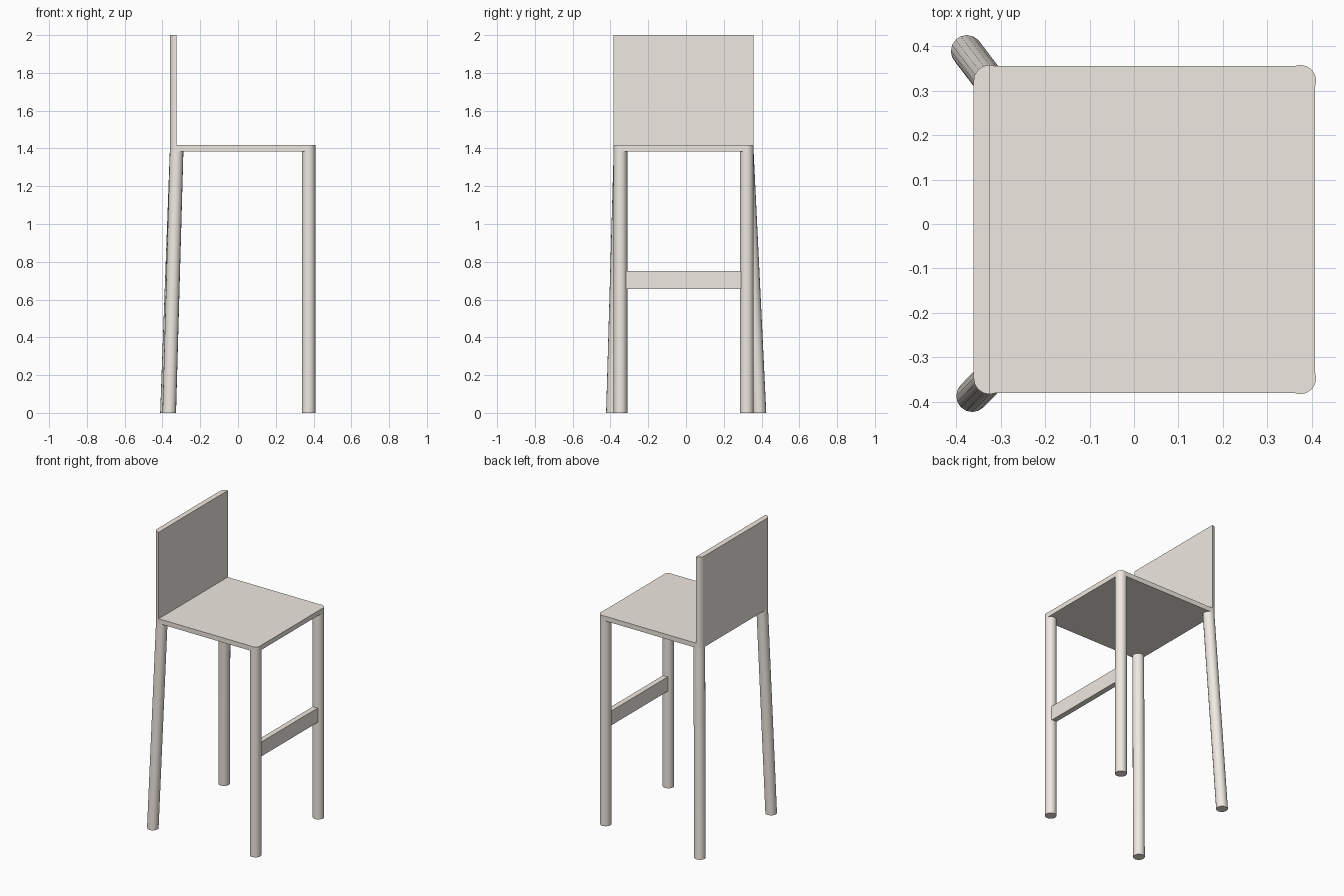
import bpy, bmesh, math

if "Cube" in bpy.data.objects:
    bpy.data.objects.remove(bpy.data.objects["Cube"])

R = 0.036            # leg radius, also the corner rounding
SEAT_Z, SEAT_TOP, TOP = 1.385, 1.417, 2.0
XB, XF = -0.325, 0.374    # back and front leg centres
YN, YP = -0.347, 0.322    # near and far leg centres

# Warm off-white paint
paint = bpy.data.materials.new("off_white")
paint.diffuse_color = (0.86, 0.815, 0.75, 1)
paint.use_nodes = True
paint.node_tree.nodes["Principled BSDF"].inputs["Base Color"].default_value = paint.diffuse_color


def arc(cx, cy, a0, a1, step=22.5):
    n = round((a1 - a0) / step)
    return [(cx + R * math.cos(math.radians(a0 + i * step)),
             cy + R * math.sin(math.radians(a0 + i * step))) for i in range(n + 1)]


def loft(name, lower, z0, upper, z1):
    """Closed solid between two matching outlines."""
    bm = bmesh.new()
    a = [bm.verts.new((x, y, z0)) for x, y in lower]
    b = [bm.verts.new((x, y, z1)) for x, y in upper]
    n = len(a)
    for i in range(n):
        j = (i + 1) % n
        bm.faces.new((a[i], a[j], b[j], b[i]))
    bm.faces.new(a[::-1])
    bm.faces.new(b)
    bmesh.ops.recalc_face_normals(bm, faces=bm.faces)
    me = bpy.data.meshes.new(name)
    bm.to_mesh(me)
    bm.free()
    me.materials.append(paint)
    ob = bpy.data.objects.new(name, me)
    bpy.context.collection.objects.link(ob)
    bpy.ops.object.select_all(action='DESELECT')
    ob.select_set(True)
    bpy.context.view_layer.objects.active = ob
    bpy.ops.object.shade_smooth_by_angle(angle=math.radians(30))
    return ob


def keep_flat(ob):
    """Large faces keep straight normals beside rounded corners."""
    mod = ob.modifiers.new("weighted_normals", 'WEIGHTED_NORMAL')
    mod.keep_sharp = True


# Legs: front pair upright, back pair splayed (foot centre -> top centre)
legs = {
    "front_leg_near": ((XF, YN), (XF, YN)),
    "front_leg_far": ((XF, YP), (XF, YP)),
    "back_leg_near": ((-0.364, -0.387), (XB, YN)),
    "back_leg_far": ((-0.376, 0.389), (XB, YP)),
}
for name, (foot, top) in legs.items():
    loft(name, arc(*foot, 0, 337.5), 0, arc(*top, 0, 337.5), SEAT_Z)

# Seat: thin slab whose corners follow the leg tops
outline = []
for cx, cy, a in ((XF, YP, 0), (XB, YP, 90), (XB, YN, 180), (XF, YN, 270)):
    outline += arc(cx, cy, a - 22.5, a + 112.5)
keep_flat(loft("seat", outline, SEAT_Z, outline, SEAT_TOP))

# Backrest: flat panel with rounded rear corners
panel = arc(XB, YP, 90, 180) + arc(XB, YN, 180, 270)
keep_flat(loft("backrest", panel, SEAT_TOP, panel, TOP))

# Footrest bar between the front legs
bar = [(x, y) for x, y in ((XF - 0.018, YN + 0.02), (XF + 0.018, YN + 0.02),
                           (XF + 0.018, YP - 0.02), (XF - 0.018, YP - 0.02))]
loft("footrest_bar", bar, 0.655, bar, 0.752)
